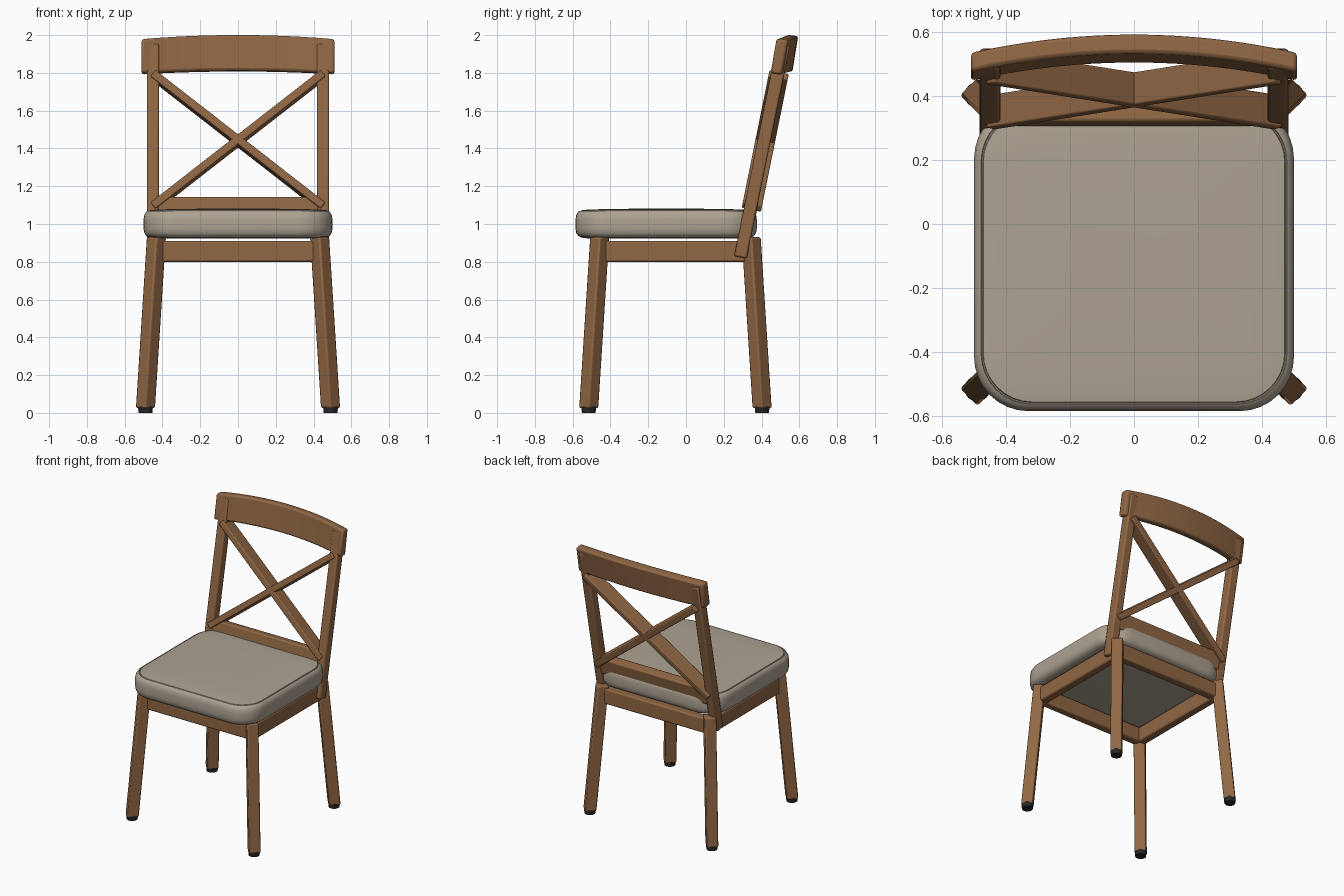
import bpy, bmesh, math
from mathutils import Matrix, Vector

cube = bpy.data.objects.get("Cube")
if cube:
    bpy.data.objects.remove(cube, do_unlink=True)


def material(name, rgb, rough):
    m = bpy.data.materials.new(name)
    m.use_nodes = True
    m.diffuse_color = (*rgb, 1)
    node = m.node_tree.nodes["Principled BSDF"]
    node.inputs["Base Color"].default_value = (*rgb, 1)
    node.inputs["Roughness"].default_value = rough
    return m


WOOD = material("warm_wood", (0.28, 0.135, 0.058), 0.6)
FABRIC = material("beige_fabric", (0.42, 0.365, 0.29), 0.9)
RUBBER = material("black_rubber", (0.02, 0.02, 0.02), 0.8)


def finish(name, bm, mat, bevel=0.0):
    bmesh.ops.recalc_face_normals(bm, faces=bm.faces)
    mesh = bpy.data.meshes.new(name)
    bm.to_mesh(mesh)
    bm.free()
    mesh.materials.append(mat)
    ob = bpy.data.objects.new(name, mesh)
    bpy.context.scene.collection.objects.link(ob)
    bpy.ops.object.select_all(action='DESELECT')
    ob.select_set(True)
    bpy.context.view_layer.objects.active = ob
    bpy.ops.object.shade_smooth_by_angle(angle=math.radians(35))
    if bevel:
        mod = ob.modifiers.new("rounded_edges", 'BEVEL')
        mod.width, mod.segments = bevel, 2
        mod.limit_method = 'ANGLE'
    return ob


def loft(name, rings, mat, bevel=0.0):
    """Skin a list of closed rings and cap both ends."""
    bm = bmesh.new()
    loops = [[bm.verts.new(p) for p in ring] for ring in rings]
    n = len(loops[0])
    for a, b in zip(loops, loops[1:]):
        for i in range(n):
            j = (i + 1) % n
            bm.faces.new((a[i], a[j], b[j], b[i]))
    bm.faces.new(loops[0])
    bm.faces.new(loops[-1])
    return finish(name, bm, mat, bevel)


def box(name, lo, hi, mat, frame=Matrix(), bevel=0.01):
    lo, hi = Vector(lo), Vector(hi)
    bm = bmesh.new()
    bmesh.ops.create_cube(bm, size=1)
    size = Matrix.Diagonal((*(hi - lo), 1))
    bm.transform(frame @ Matrix.Translation((lo + hi) / 2) @ size)
    return finish(name, bm, mat, bevel)


# Splayed square legs turned 45 degrees, with rubber feet
def diamond(x, y, z, r=0.054):
    return [(x + r, y, z), (x, y + r, z), (x - r, y, z), (x, y - r, z)]


for side, s in (("left", 1), ("right", -1)):
    for end, foot_y, top_y in (("front", -0.515, -0.457), ("back", 0.403, 0.345)):
        loft(f"{end}_{side}_leg",
             [diamond(s * 0.49, foot_y, 0.025), diamond(s * 0.432, top_y, 0.93)],
             WOOD, 0.009)
        bm = bmesh.new()
        bmesh.ops.create_cone(bm, cap_ends=True, segments=24, radius1=0.036,
                              radius2=0.04, depth=0.035)
        bm.transform(Matrix.Translation((s * 0.49, foot_y, 0.0175)))
        finish(f"{end}_{side}_foot", bm, RUBBER)
    # Side apron
    x = sorted((s * 0.393, s * 0.453))
    box(f"{side}_apron", (x[0], -0.43, 0.80), (x[1], 0.32, 0.91), WOOD)

# Front and back aprons
for end, y in (("front", -0.445), ("back", 0.335)):
    box(f"{end}_apron", (-0.41, y - 0.03, 0.80), (0.41, y + 0.03, 0.91), WOOD)


# Cushion: stacked rounded-rectangle rings with a stitched groove on top
def cushion_ring(inset, z, radius=0.17, steps=8):
    hx, hy = 0.5 - inset, 0.48 - inset
    r = max(radius - inset * 0.6, 0.02)
    ring = []
    for k, (sx, sy) in enumerate(((1, 1), (-1, 1), (-1, -1), (1, -1))):
        for i in range(steps + 1):
            a = math.pi / 2 * (k + i / steps)
            ring.append((sx * (hx - r) + r * math.cos(a),
                         sy * (hy - r) + r * math.sin(a) - 0.105, z))
    return ring


layers = [(0.09, 0.922), (0.04, 0.926), (0.016, 0.935), (0.004, 0.952),
          (0, 0.975), (0, 1.025), (0.004, 1.048), (0.013, 1.064),
          (0.022, 1.070), (0.024, 1.065), (0.027, 1.065), (0.029, 1.072),
          (0.06, 1.076), (0.15, 1.079), (0.30, 1.081)]
loft("seat_cushion", [cushion_ring(*l) for l in layers], FABRIC)

# Back frame axes: x across, y through the back, z up along the lean
LEAN = 0.2
back = Matrix.Translation((0, 0.255, 0.83)) @ Matrix.Rotation(-LEAN, 4, 'X')

for side, s in (("left", 1), ("right", -1)):
    x = sorted((s * 0.418, s * 0.483))
    box(f"{side}_back_post", (x[0], 0, 0), (x[1], 0.068, 1.15), WOOD, back)
    # Diagonal brace, one per side, crossing in the middle
    tilt = math.atan2(0.715, 0.90)
    half = math.hypot(0.715, 0.90) / 2
    frame = back @ Matrix.Translation((0, 0, 0.63)) @ Matrix.Rotation(-s * tilt, 4, 'Y')
    box(f"{side}_cross_brace", (-half, -0.012, -0.021), (half, 0.092, 0.021),
        WOOD, frame, 0.006)

box("lower_back_rail", (-0.43, 0.002, 0.20), (0.43, 0.07, 0.322), WOOD, back)

# Bowed top rail
rings = []
for i in range(25):
    x = -0.51 + 1.02 * i / 24
    bow = 1 - (x / 0.51) ** 2
    y, up = 0.057 * bow, 0.022 * bow
    rings.append([(x, 0.446 + y, 1.80 + up * 0.7), (x, 0.506 + y, 1.79 + up * 0.7),
                  (x, 0.537 + y, 1.972 + up), (x, 0.477 + y, 1.98 + up)])
loft("top_back_rail", rings, WOOD, 0.012)
